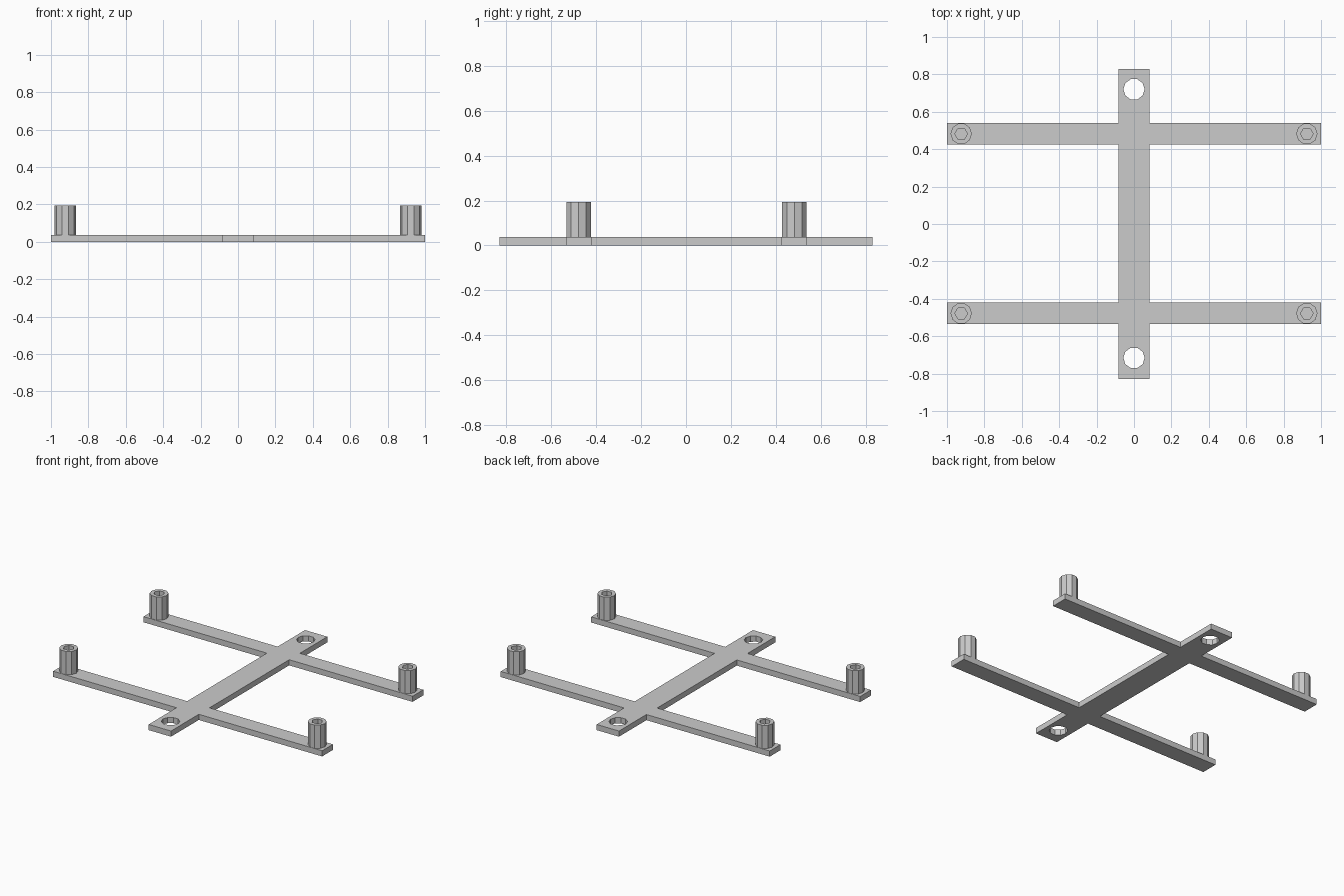
import bpy
import bmesh
from math import cos, sin, tau
from mathutils import Vector

cube = bpy.data.objects.get("Cube")
if cube:
    bpy.data.objects.remove(cube, do_unlink=True)

# Single grey plastic
grey = bpy.data.materials.new("grey_plastic")
grey.use_nodes = True
colour = (0.6, 0.6, 0.6, 1)
grey.diffuse_color = colour
grey.node_tree.nodes["Principled BSDF"].inputs["Base Color"].default_value = colour

PLATE_TOP = 0.038
POST_TOP = 0.194
ARM_HALF = 0.057
SPINE_HALF = 0.083
SPINE_END = 0.83
ROUND_RADIUS = 0.057
ARMS = (-0.478, 0.482)


def ring(radius, sides, x=0, y=0):
    return [(x + radius * cos(tau * i / sides), y + radius * sin(tau * i / sides))
            for i in range(sides)]


def extruded(name, loops, bottom, top):
    """Solid from an outer outline and any number of holes."""
    bm = bmesh.new()
    edges = []
    for loop in loops:
        verts = [bm.verts.new((x, y, bottom)) for x, y in loop]
        edges += [bm.edges.new((a, b)) for a, b in zip(verts, verts[1:] + verts[:1])]
    bmesh.ops.triangle_fill(bm, edges=edges, use_beauty=True, normal=(0, 0, 1))
    result = bmesh.ops.extrude_face_region(bm, geom=bm.faces[:])
    raised = [v for v in result["geom"] if isinstance(v, bmesh.types.BMVert)]
    bmesh.ops.translate(bm, verts=raised, vec=Vector((0, 0, top - bottom)))
    bmesh.ops.recalc_face_normals(bm, faces=bm.faces[:])
    mesh = bpy.data.meshes.new(name)
    bm.to_mesh(mesh)
    bm.free()
    mesh.materials.append(grey)
    obj = bpy.data.objects.new(name, mesh)
    bpy.context.collection.objects.link(obj)
    return obj


# Flat frame: central spine with two cross arms and a mounting hole at each end
side = [(SPINE_HALF, -SPINE_END)]
for y in ARMS:
    side += [(SPINE_HALF, y - ARM_HALF), (1, y - ARM_HALF),
             (1, y + ARM_HALF), (SPINE_HALF, y + ARM_HALF)]
side.append((SPINE_HALF, SPINE_END))
outline = side + [(-x, y) for x, y in reversed(side)]
holes = [ring(ROUND_RADIUS, 10, 0, y) for y in (-0.716, 0.72)]
extruded("frame", [outline] + holes, 0, PLATE_TOP)

# Ten-sided standoff posts with hexagonal sockets, open down to the plate
for y, end in zip(ARMS, ("front", "back")):
    for x, hand in ((-0.924, "right"), (0.924, "left")):
        extruded(f"{end}_{hand}_post",
                 [ring(ROUND_RADIUS, 10, x, y), ring(0.034, 6, x, y)],
                 PLATE_TOP, POST_TOP)
